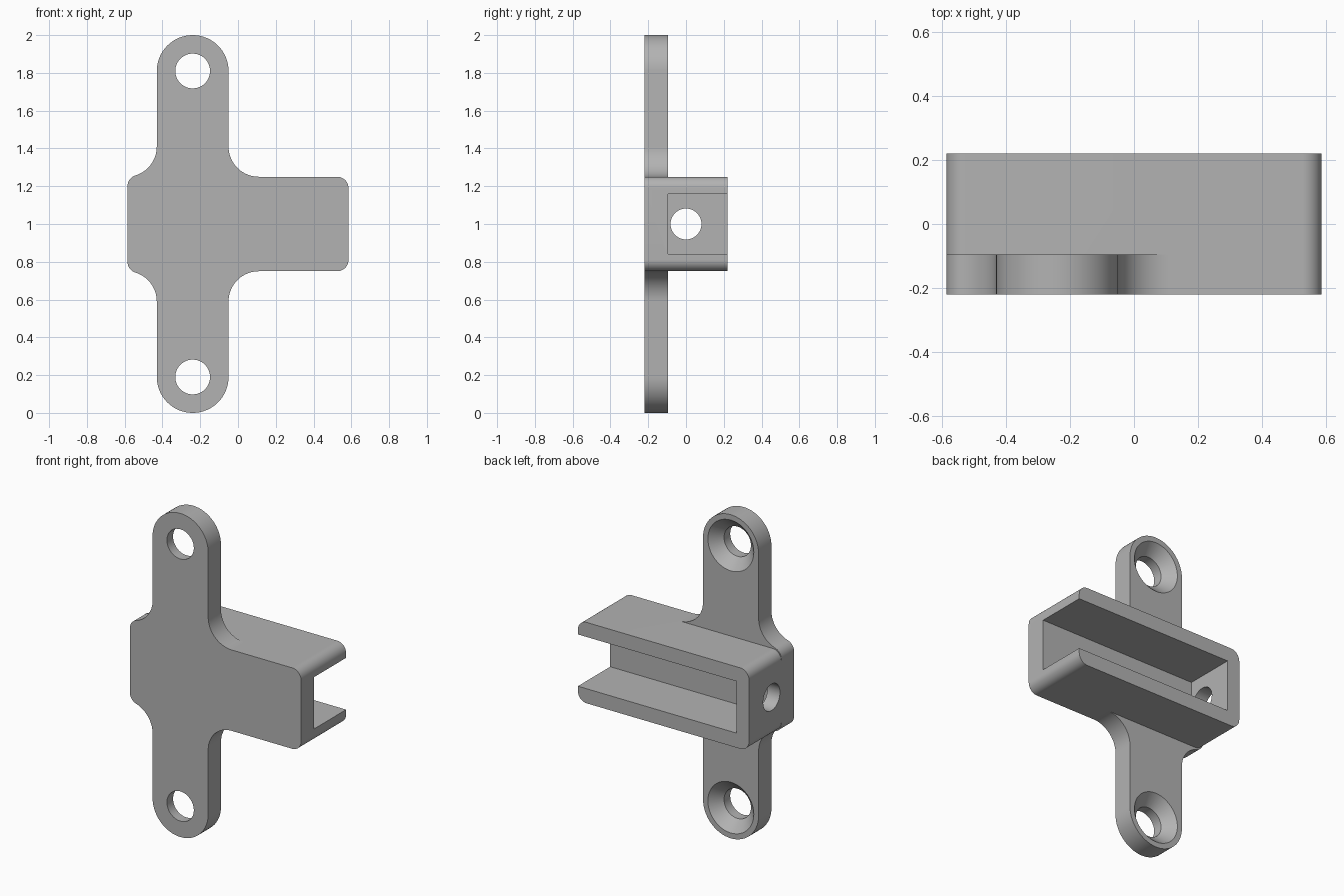
import bpy, bmesh
from math import sin, cos, radians, pi
from mathutils import Matrix

if "Cube" in bpy.data.objects:
    bpy.data.objects.remove(bpy.data.objects["Cube"])

FRONT, STEP, BACK = -0.22, -0.095, 0.22
END, CORNER, FILLET = 0.585, 0.06, 0.16
ARM_X, ARM_R = -0.24, 0.19

grey = bpy.data.materials.new("plain grey")
grey.use_nodes = True
grey.diffuse_color = (0.45, 0.45, 0.45, 1)
grey.node_tree.nodes["Principled BSDF"].inputs["Base Color"].default_value = (0.45, 0.45, 0.45, 1)


def arc(x, z, r, start, end, n=14):
    angles = [radians(start + (end - start) * i / n) for i in range(n + 1)]
    return [(x + r * cos(a), z + r * sin(a)) for a in angles]


def mirrored(points):
    """Add the lower half of an outline that is symmetric about z = 1."""
    return points + [(x, 2 - z) for x, z in reversed(points)]


def finish(bm, name):
    bmesh.ops.recalc_face_normals(bm, faces=bm.faces)
    mesh = bpy.data.meshes.new(name)
    bm.to_mesh(mesh)
    bm.free()
    mesh.materials.append(grey)
    ob = bpy.data.objects.new(name, mesh)
    bpy.context.collection.objects.link(ob)
    return ob


def extrude(name, outline, y0, y1):
    bm = bmesh.new()
    face = bm.faces.new([bm.verts.new((x, y0, z)) for x, z in outline])
    grown = bmesh.ops.extrude_face_region(bm, geom=[face])["geom"]
    moved = [v for v in grown if isinstance(v, bmesh.types.BMVert)]
    bmesh.ops.translate(bm, verts=moved, vec=(0, y1 - y0, 0))
    return finish(bm, name)


def lathe(name, profile, matrix, n=48):
    """Closed round solid from (radius, height) rings around local z."""
    bm = bmesh.new()
    rings = [[bm.verts.new((r * cos(2 * pi * i / n), r * sin(2 * pi * i / n), h))
              for i in range(n)] for r, h in profile]
    for a, b in zip(rings, rings[1:]):
        for i in range(n):
            j = (i + 1) % n
            bm.faces.new((a[i], a[j], b[j], b[i]))
    bm.faces.new(rings[0])
    bm.faces.new(rings[-1])
    bm.transform(matrix)
    return finish(bm, name)


def boolean(target, other, operation):
    mod = target.modifiers.new(operation.lower(), 'BOOLEAN')
    mod.operation, mod.solver, mod.object = operation, 'EXACT', other
    bpy.context.view_layer.objects.active = target
    bpy.ops.object.modifier_apply(modifier=mod.name)
    bpy.data.objects.remove(other)


# Flat mounting plate: two rounded arms blended into the channel's front wall
plate_top = (arc(END - CORNER, 1.25 - CORNER, CORNER, 0, 90)
             + arc(ARM_X + ARM_R + FILLET, 1.25 + FILLET, FILLET, 270, 180)
             + arc(ARM_X, 2 - ARM_R, ARM_R, 0, 180, 32)
             + arc(ARM_X - ARM_R - FILLET, 1.25 + FILLET, FILLET, 0, -72.8)
             + arc(CORNER - END, 1.2, CORNER, 107.2, 180))
bracket = extrude("bracket", mirrored(plate_top), FRONT, STEP)

# Channel walls: open at the back and at the +x end
walls_top = (arc(END - CORNER, 1.25 - CORNER, CORNER, 0, 90)
             + arc(CORNER - END, 1.25 - CORNER, CORNER, 90, 180))
cavity = [(END, 0.84), (-0.5, 0.84), (-0.5, 1.16), (END, 1.16)]
walls = extrude("channel_walls", mirrored(walls_top) + cavity, STEP, BACK)
boolean(bracket, walls, 'UNION')

# Screw holes, countersunk from the back of each arm
screw = [(0.092, FRONT - 0.05), (0.092, STEP - 0.065), (0.157, STEP), (0.157, STEP + 0.05)]
for z in (ARM_R, 2 - ARM_R):
    place = Matrix.Translation((ARM_X, 0, z)) @ Matrix.Rotation(-pi / 2, 4, 'X')
    boolean(bracket, lathe("screw_cutter", screw, place), 'DIFFERENCE')

# Round hole through the closed end wall
place = Matrix.Translation((-0.55, 0, 1)) @ Matrix.Rotation(pi / 2, 4, 'Y')
boolean(bracket, lathe("end_cutter", [(0.082, -0.15), (0.082, 0.15)], place), 'DIFFERENCE')

# Smooth curved surfaces, sharp edges kept
bpy.ops.object.select_all(action='DESELECT')
bracket.select_set(True)
bpy.context.view_layer.objects.active = bracket
bpy.ops.object.shade_smooth_by_angle(angle=radians(25))
